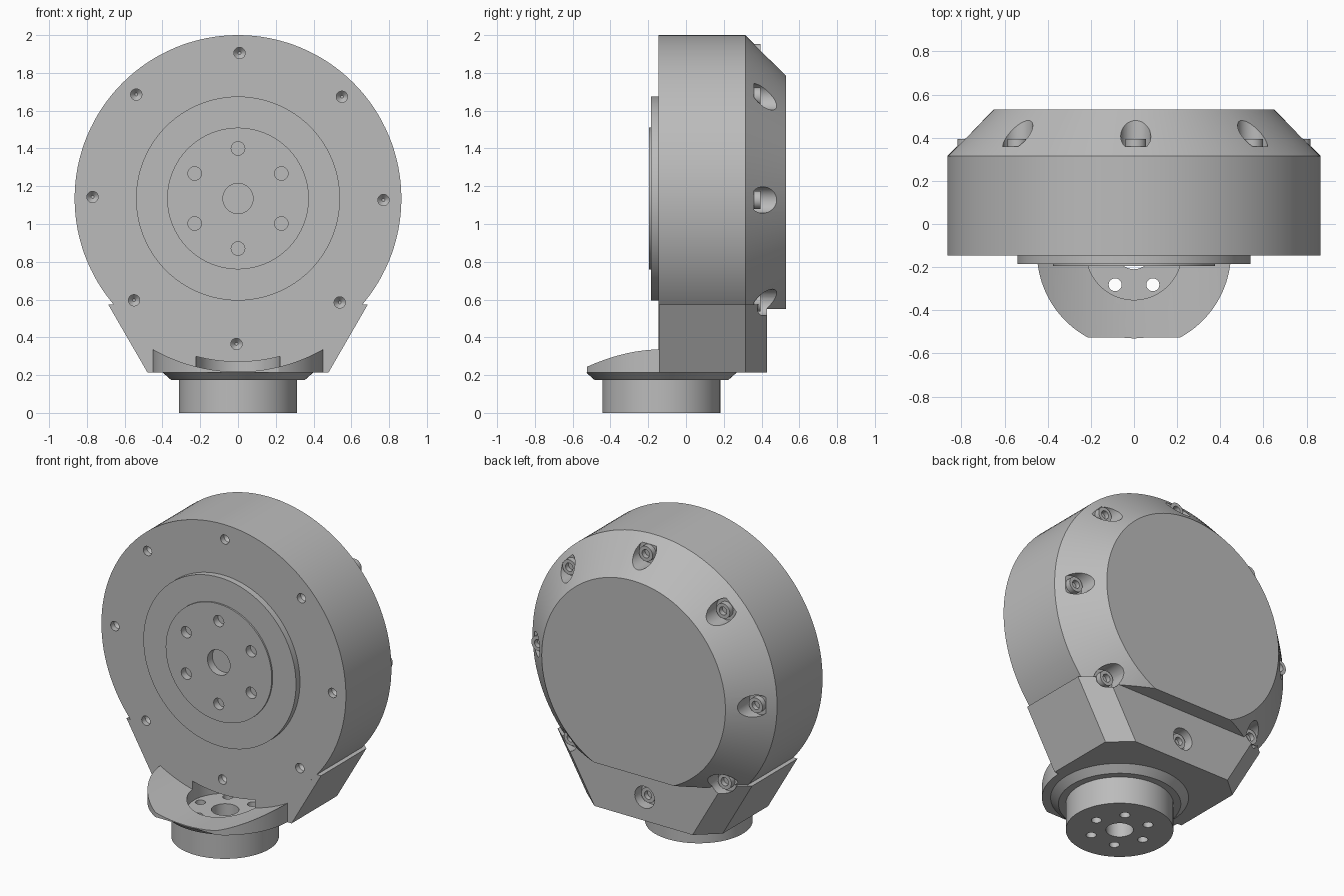
import bpy, bmesh, math
from mathutils import Matrix, Vector

if "Cube" in bpy.data.objects:
    bpy.data.objects.remove(bpy.data.objects["Cube"], do_unlink=True)

HUB = 1.135      # height of the main axis
BASE_Y = -0.13   # y of the vertical output axis
FRONT = -0.145   # front plane of the housing

grey = bpy.data.materials.new("satin grey")
grey.use_nodes = True
grey.diffuse_color = (0.5, 0.5, 0.5, 1)
grey.node_tree.nodes["Principled BSDF"].inputs["Base Color"].default_value = (0.5, 0.5, 0.5, 1)

ALONG_Y = Matrix.Rotation(-math.pi / 2, 4, 'X')
ALONG_Z = Matrix.Identity(4)


def lathe(bm, profile, centre, turn=ALONG_Y, n=32):
    """Closed turned solid from (radius, height) pairs."""
    place = Matrix.Translation(centre) @ turn
    rings = []
    for r, h in profile:
        rings.append([bm.verts.new(place @ Vector((r * math.cos(i * math.tau / n),
                                                   r * math.sin(i * math.tau / n), h)))
                      for i in range(n)])
    for a, b in zip(rings, rings[1:]):
        for i in range(n):
            j = (i + 1) % n
            bm.faces.new((a[i], a[j], b[j], b[i]))
    bm.faces.new(rings[0])
    bm.faces.new(rings[-1])


def loft(bm, loops):
    """Solid through matching loops of points."""
    rings = [[bm.verts.new(p) for p in loop] for loop in loops]
    n = len(rings[0])
    for a, b in zip(rings, rings[1:]):
        for i in range(n):
            j = (i + 1) % n
            bm.faces.new((a[i], a[j], b[j], b[i]))
    bm.faces.new(rings[0])
    bm.faces.new(rings[-1])


def make(name, bm):
    bmesh.ops.recalc_face_normals(bm, faces=bm.faces)
    mesh = bpy.data.meshes.new(name)
    bm.to_mesh(mesh)
    bm.free()
    mesh.materials.append(grey)
    obj = bpy.data.objects.new(name, mesh)
    bpy.context.collection.objects.link(obj)
    return obj


def cutter(name, bm):
    obj = make(name, bm)
    obj.hide_render = True
    return obj


def finish(obj, cutters=()):
    """Apply the cuts, then smooth with sharp edges kept."""
    bpy.ops.object.select_all(action='DESELECT')
    obj.select_set(True)
    bpy.context.view_layer.objects.active = obj
    for c in cutters:
        mod = obj.modifiers.new("cut", 'BOOLEAN')
        mod.operation, mod.solver, mod.object = 'DIFFERENCE', 'EXACT', c
        bpy.ops.object.modifier_apply(modifier=mod.name)
    bpy.ops.object.shade_smooth_by_angle(angle=math.radians(25))


def ring(count, radius, start):
    for i in range(count):
        a = start + i * math.tau / count
        yield radius * math.cos(a), radius * math.sin(a)


screws = [Vector((x, 0, HUB + z)) for x, z in ring(8, 0.77, math.radians(89.4))]
hub = Vector((0, 0, HUB))
foot = Vector((0, BASE_Y, 0))

# Cutters: screw seats at the back, screw holes in front
bm = bmesh.new()
for p in screws:
    lathe(bm, [(0.07, 0.36), (0.07, 0.7)], p)
seat_cut = cutter("screw_seat_cutter", bm)

bm = bmesh.new()
for p in screws:
    lathe(bm, [(0.03, -0.3), (0.03, -0.11), (0.008, -0.085)], p, n=20)
front_hole_cut = cutter("front_hole_cutter", bm)

# Cutter: notch under the back face
bm = bmesh.new()
bmesh.ops.create_cube(bm, size=1, matrix=Matrix.Translation((0, 0.93, 0.05)) @ Matrix.Diagonal((2, 1, 1, 1)))
notch_cut = cutter("back_notch_cutter", bm)

# Cutters: pocket above the output, its bolt holes, and the swing clearance
bm = bmesh.new()
lathe(bm, [(0.222, 0.17), (0.222, 0.5)], foot, ALONG_Z, 48)
pocket_cut = cutter("pocket_cutter", bm)

bm = bmesh.new()
lathe(bm, [(0.08, -0.1), (0.08, 0.3)], foot, ALONG_Z)
for x, y in ring(6, 0.175, 0):
    lathe(bm, [(0.03, -0.1), (0.03, 0.3)], foot + Vector((x, y, 0)), ALONG_Z, 20)
bolt_cut = cutter("bolt_hole_cutter", bm)

bm = bmesh.new()
lathe(bm, [(0.917, -1), (0.917, 0.5)], hub, n=128)
swing_cut = cutter("swing_cutter", bm)

# Cutter: rotor holes
bm = bmesh.new()
lathe(bm, [(0.08, -0.3), (0.08, -0.1)], hub)
for x, z in ring(6, 0.265, math.pi / 2):
    lathe(bm, [(0.036, -0.3), (0.036, -0.15)], hub + Vector((x, 0, z)), n=24)
rotor_cut = cutter("rotor_hole_cutter", bm)

# Round housing with a chamfered back
bm = bmesh.new()
lathe(bm, [(0.865, FRONT), (0.865, 0.315), (0.65, 0.53)], hub, n=128)
finish(make("round_housing", bm), [seat_cut, front_hole_cut, notch_cut])

# Stepped rotor on the front
bm = bmesh.new()
lathe(bm, [(0.54, -0.08), (0.54, -0.185), (0.375, -0.185), (0.375, -0.195)], hub, n=96)
finish(make("front_rotor", bm), [rotor_cut])

# Tapered mounting block with bevelled back corners
def block_loop(y, inset):
    low, high = 0.48 - inset, 0.688 - inset
    return [(-low, y, 0.215), (low, y, 0.215), (high, y, 0.575), (-high, y, 0.575)]

bm = bmesh.new()
loft(bm, [block_loop(FRONT + 0.001, 0), block_loop(0.315, 0), block_loop(0.43, 0.133)])
finish(make("mounting_block", bm), [seat_cut, front_hole_cut, pocket_cut])

# Scooped front lip: round plan clipped flat at the front
bm = bmesh.new()
start = math.acos((0.525 + BASE_Y) / 0.45)
arc = [(0.45 * math.sin(a), BASE_Y - 0.45 * math.cos(a))
       for a in [start + (math.pi / 2 - start) * i / 24 for i in range(25)]]
plan = arc + [(-x, y) for x, y in reversed(arc)]
loft(bm, [[(x, y, z) for x, y in plan] for z in (0.215, 0.42)])
finish(make("front_lip", bm), [swing_cut, pocket_cut])

# Output flange at the bottom
bm = bmesh.new()
lathe(bm, [(0.312, 0), (0.312, 0.175), (0.355, 0.175), (0.4, 0.215)], foot, ALONG_Z, 96)
finish(make("output_flange", bm), [pocket_cut, bolt_cut])

# Socket screws in the back seats
bm = bmesh.new()
for p in screws:
    lathe(bm, [(0.048, 0.34), (0.048, 0.395), (0.026, 0.395), (0.026, 0.365)], p, n=24)
finish(make("back_screws", bm))

for c in (seat_cut, front_hole_cut, notch_cut, pocket_cut, bolt_cut, swing_cut, rotor_cut):
    bpy.data.objects.remove(c, do_unlink=True)
